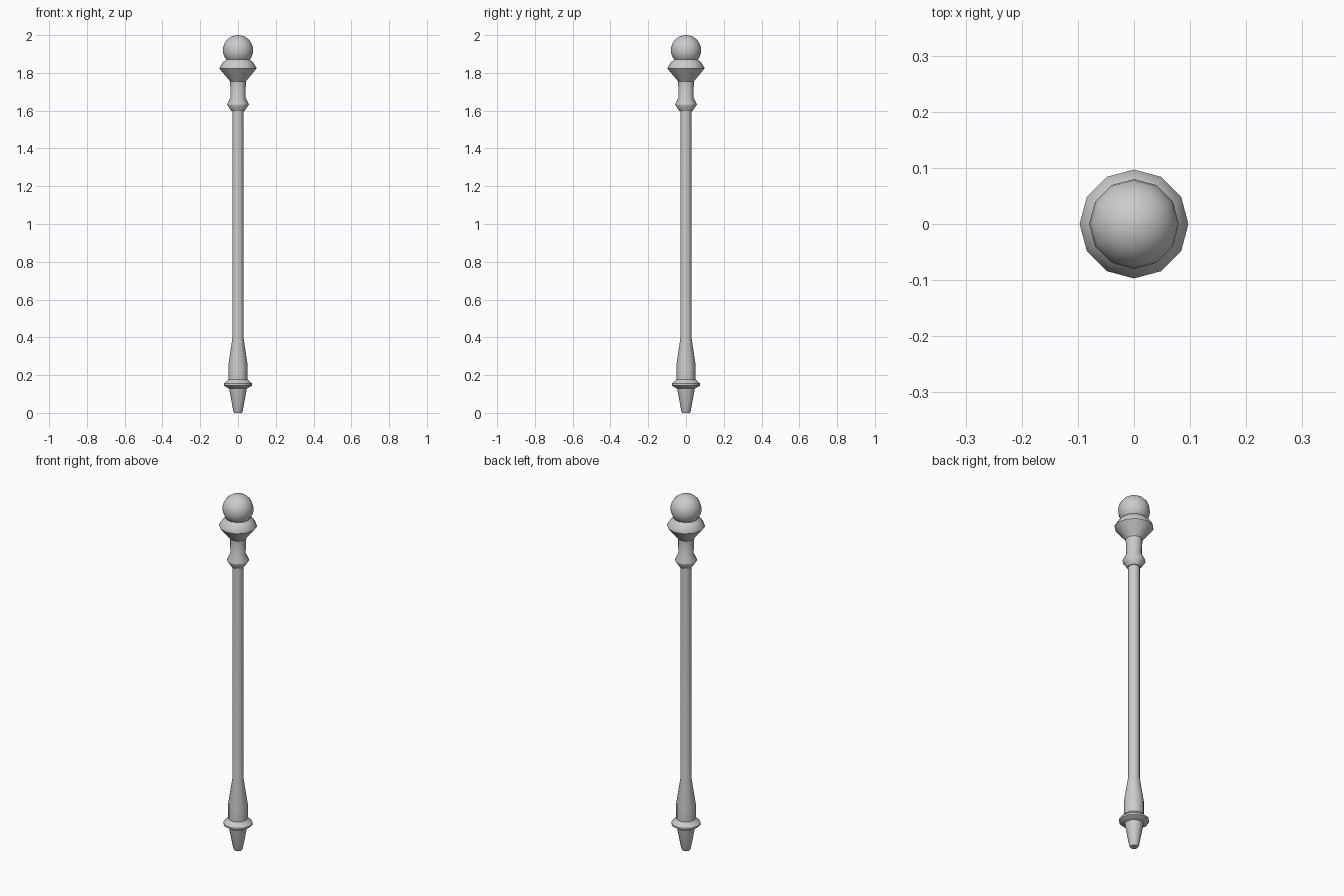
import bpy, bmesh, math

if "Cube" in bpy.data.objects:
    bpy.data.objects.remove(bpy.data.objects["Cube"])

SIDES = 12

def lathe(name, profile, angle=35):
    """Revolve (radius, z) points around z, closing both ends."""
    bm = bmesh.new()
    rings = []
    for r, z in profile:
        if r == 0:
            rings.append([bm.verts.new((0, 0, z))])
        else:
            rings.append([bm.verts.new((r * math.cos(2 * math.pi * i / SIDES),
                                        r * math.sin(2 * math.pi * i / SIDES), z))
                          for i in range(SIDES)])
    for a, b in zip(rings, rings[1:]):
        for i in range(SIDES):
            j = (i + 1) % SIDES
            quad = [a[i % len(a)], a[j % len(a)], b[j % len(b)], b[i % len(b)]]
            bm.faces.new(list(dict.fromkeys(quad)))
    for ring in (rings[0], rings[-1]):
        if len(ring) > 1:
            bm.faces.new(ring)
    bmesh.ops.recalc_face_normals(bm, faces=bm.faces)
    mesh = bpy.data.meshes.new(name)
    bm.to_mesh(mesh)
    bm.free()
    obj = bpy.data.objects.new(name, mesh)
    bpy.context.collection.objects.link(obj)
    bpy.ops.object.select_all(action='DESELECT')
    obj.select_set(True)
    bpy.context.view_layer.objects.active = obj
    bpy.ops.object.shade_smooth_by_angle(angle=math.radians(angle))
    return obj

# Tapered foot
lathe("foot", [(0.02, 0), (0.025, 0.01), (0.048, 0.135)])

# Ring above the foot
lathe("foot_ring", [(0.05, 0.13), (0.075, 0.145), (0.075, 0.155), (0.05, 0.178)])

# Swelling base and slim shaft
lathe("shaft", [(0.05, 0.17), (0.05, 0.26), (0.029, 0.4), (0.029, 1.61)])

# Upper collar with waisted neck and flared cup
lathe("upper_collar", [(0.034, 1.597), (0.057, 1.63), (0.057, 1.635), (0.039, 1.67),
                       (0.042, 1.755), (0.097, 1.822), (0.097, 1.829),
                       (0.08, 1.855), (0.064, 1.87)])

# Ball finial
RINGS = 14
ball = [(0.08 * math.sin(math.pi * k / RINGS) if 0 < k < RINGS else 0,
         1.92 - 0.08 * math.cos(math.pi * k / RINGS)) for k in range(RINGS + 1)]
lathe("ball_finial", ball)
